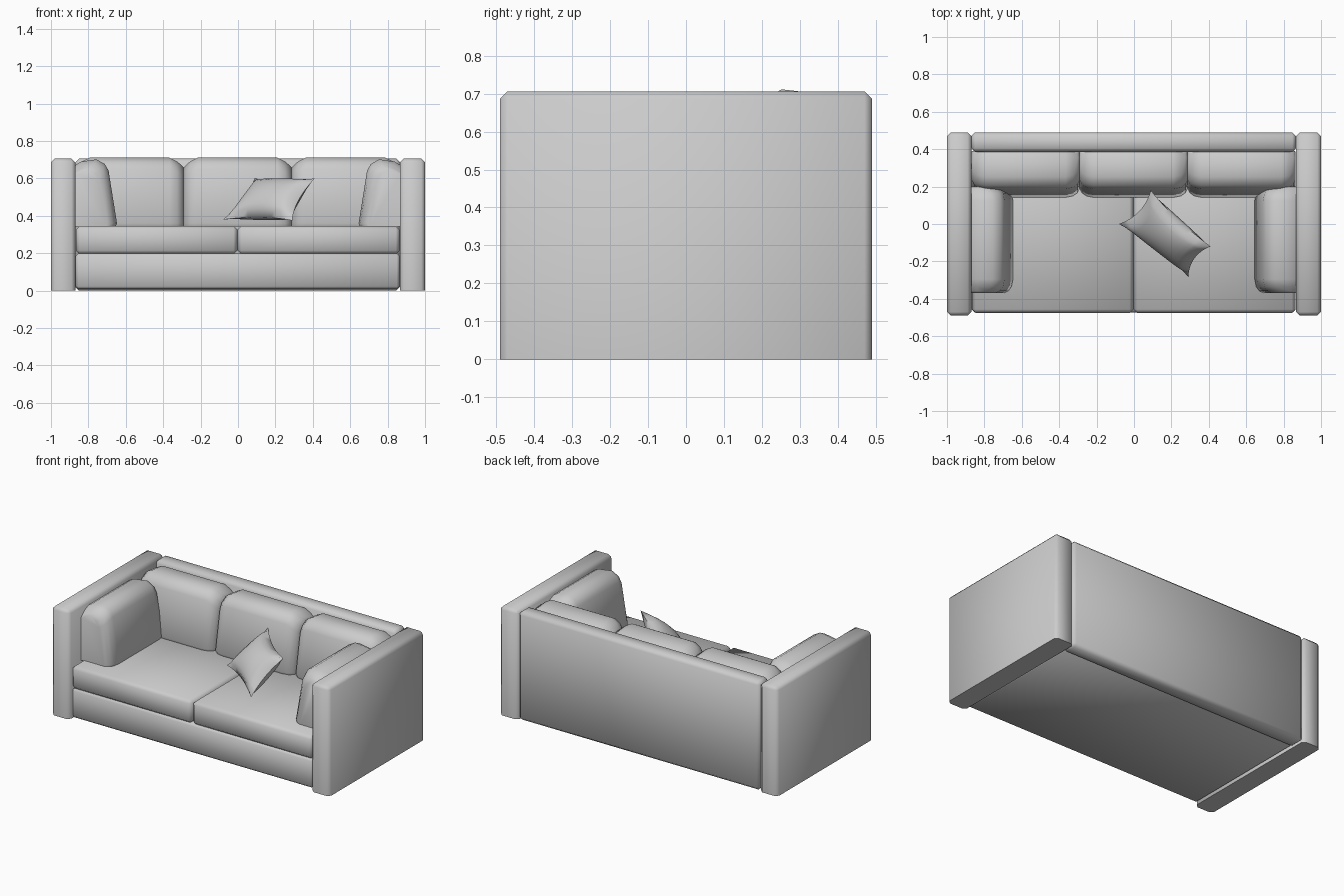
import bpy, bmesh, math
from mathutils import Vector, Matrix

if "Cube" in bpy.data.objects:
    bpy.data.objects.remove(bpy.data.objects["Cube"])


def finish(bm, name, angle=60):
    bmesh.ops.recalc_face_normals(bm, faces=bm.faces)
    me = bpy.data.meshes.new(name)
    bm.to_mesh(me)
    bm.free()
    ob = bpy.data.objects.new(name, me)
    bpy.context.collection.objects.link(ob)
    bpy.ops.object.select_all(action='DESELECT')
    ob.select_set(True)
    bpy.context.view_layer.objects.active = ob
    bpy.ops.object.shade_smooth_by_angle(angle=math.radians(angle))
    return ob


def block(name, lo, hi, bevel, flat_bottom=False):
    """Bevelled box between two corners; optionally keeps the bottom rim sharp."""
    lo, hi = Vector(lo), Vector(hi)
    bm = bmesh.new()
    bmesh.ops.create_cube(bm, size=1)
    for v in bm.verts:
        v.co = (lo + hi) / 2 + v.co * (hi - lo)
    edges = [e for e in bm.edges
             if not (flat_bottom and all(v.co.z < lo.z + 1e-4 for v in e.verts))]
    bmesh.ops.bevel(bm, geom=edges, offset=bevel, segments=1, affect='EDGES')
    return finish(bm, name)


def cushion(name, width, depth, top, place):
    """Wedge cushion: side profile lofted along its width, pulled in at both ends."""
    def profile(f, t):
        return [(0, .342), (f - .008, .342), (f, .36), (f - .045, t - .06),
                (f - .065, t - .025), (f - .11, t), (.03, t - .012), (0, t - .03)]
    ends = [(0, .05, .052), (.012, .025, .04), (.035, .008, .02), (.075, 0, 0)]
    stations = ends + [(width - w, a, b) for w, a, b in reversed(ends)]
    bm = bmesh.new()
    rings = [[bm.verts.new((w - width / 2, -d, z)) for d, z in profile(depth - a, top - b)]
             for w, a, b in stations]
    for r, s in zip(rings, rings[1:]):
        for i in range(len(r)):
            j = (i + 1) % len(r)
            bm.faces.new((r[i], r[j], s[j], s[i]))
    bm.faces.new(rings[0])
    bm.faces.new(rings[-1])
    bmesh.ops.transform(bm, matrix=place, verts=bm.verts)
    return finish(bm, name, 50)


def pillow(name, a, b, c, d, puff, n=12):
    """Square throw pillow spanning four corners, with pinched edges."""
    a, b, c, d = map(Vector, (a, b, c, d))
    normal = (d - a).cross(b - a).normalized()
    bm = bmesh.new()
    for side in (1, -1):
        grid = []
        for i in range(n + 1):
            row = []
            for j in range(n + 1):
                u, v = i / n * 2 - 1, j / n * 2 - 1
                s = (1 + u * (1 - .14 * (1 - v * v))) / 2
                t = (1 + v * (1 - .14 * (1 - u * u))) / 2
                p = (a * (1 - s) + d * s) * (1 - t) + (b * (1 - s) + c * s) * t
                h = puff * ((1 - u * u) * (1 - v * v)) ** .5
                row.append(bm.verts.new(p + normal * h * side))
            grid.append(row)
        for i in range(n):
            for j in range(n):
                bm.faces.new((grid[i][j], grid[i + 1][j], grid[i + 1][j + 1], grid[i][j + 1]))
    bmesh.ops.remove_doubles(bm, verts=bm.verts, dist=1e-5)
    return finish(bm, name, 60)


# Frame: arms, back and base
block("left_arm", (-1, -.49, 0), (-.87, .49, .706), .02, True)
block("right_arm", (.866, -.49, 0), (1, .49, .706), .02, True)
block("back_panel", (-.87, .385, 0), (.866, .49, .706), .02)
block("base", (-.868, -.472, .008), (.864, .4, .2), .015)

# Seat cushions
block("left_seat_cushion", (-.867, -.476, .195), (-.004, .385, .346), .02)
block("right_seat_cushion", (-.002, -.476, .195), (.864, .385, .346), .02)

# Back cushions
for i, part in enumerate(("left", "middle", "right")):
    cushion(part + "_back_cushion", .577, .245, .711,
            Matrix.Translation(((i - 1) * .577 - .002, .387, 0)))

# Side cushions leaning on the arms
for s, part in ((-1, "left"), (1, "right")):
    cushion(part + "_side_cushion", .57, .222, .702,
            Matrix.Translation((.868 * s - .001, -.085, 0)) @ Matrix.Rotation(-s * math.pi / 2, 4, 'Z'))

# Throw pillow
pillow("throw_pillow", (-.08, 0, .38), (.09, .18, .60), (.41, -.12, .60), (.29, -.28, .375), .075)
